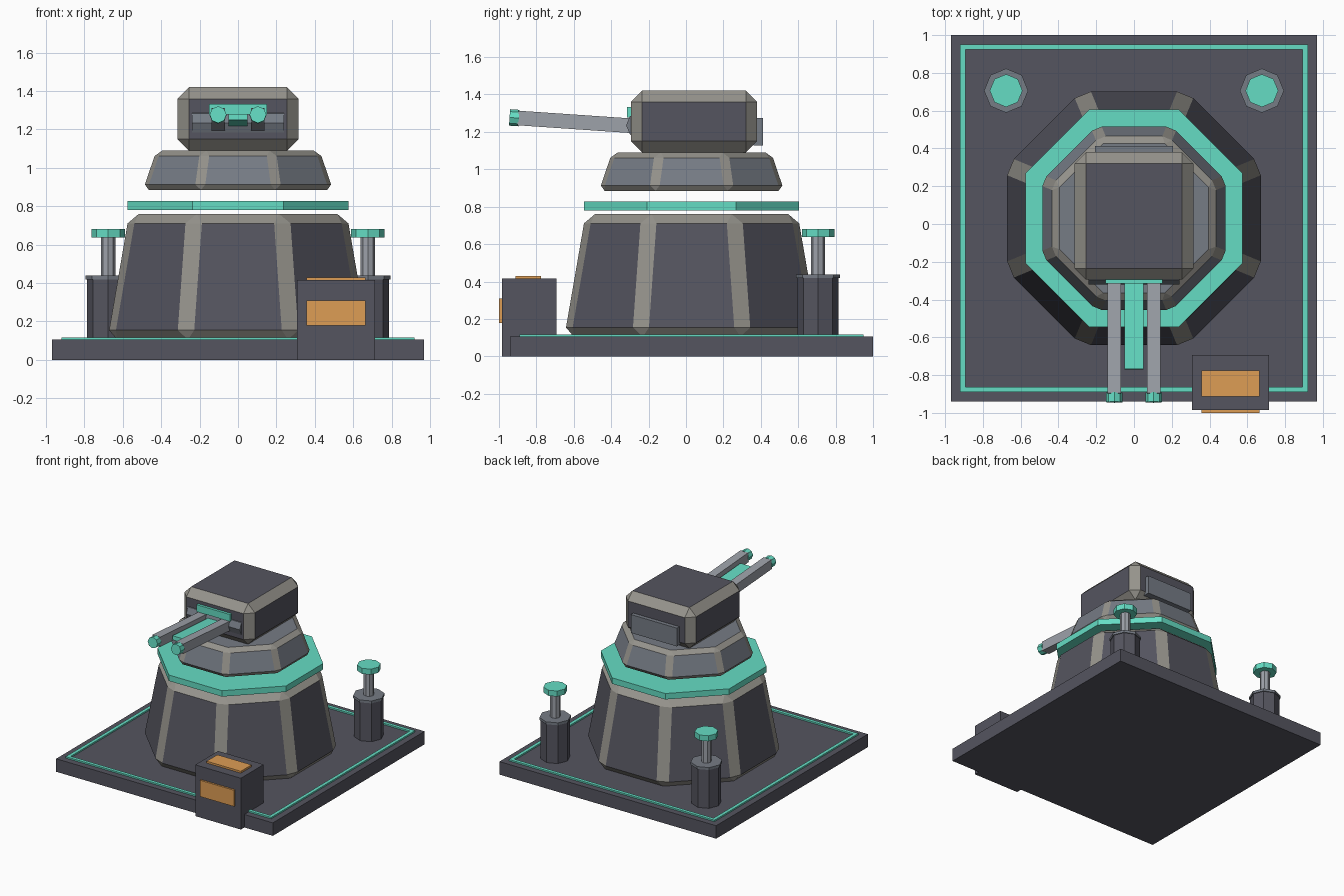
import bpy, math
from mathutils import Vector, Matrix

if "Cube" in bpy.data.objects:
    bpy.data.objects.remove(bpy.data.objects["Cube"])


def mat(name, r, g, b):
    m = bpy.data.materials.new(name)
    m.diffuse_color = (r, g, b, 1)
    m.use_nodes = True
    m.node_tree.nodes["Principled BSDF"].inputs["Base Color"].default_value = m.diffuse_color
    return m


DARK = mat("dark_grey", 0.09, 0.09, 0.115)
STEEL = mat("steel", 0.18, 0.2, 0.235)
LIGHT = mat("light_grey", 0.34, 0.36, 0.40)
EDGE = mat("worn_edge", 0.30, 0.29, 0.26)
TEAL = mat("teal", 0.13, 0.72, 0.55)
ORANGE = mat("orange", 0.73, 0.34, 0.09)


def finish(name, material):
    ob = bpy.context.object
    ob.name = name
    ob.data.materials.append(material)
    return ob


def box(name, lo, hi, material):
    lo, hi = Vector(lo), Vector(hi)
    bpy.ops.mesh.primitive_cube_add(size=1, location=(lo + hi) / 2)
    ob = finish(name, material)
    ob.data.transform(Matrix.Diagonal((*(hi - lo), 1)))
    return ob


def prism(name, x, y, z0, z1, r0, r1, material, turn=0.0):
    """Eight-sided upright prism or frustum."""
    bpy.ops.mesh.primitive_cone_add(vertices=8, radius1=r0, radius2=r1, depth=z1 - z0,
                                    location=(x, y, (z0 + z1) / 2))
    ob = finish(name, material)
    ob.data.transform(Matrix.Rotation(turn, 4, 'Z'))
    return ob


def chamfer(ob, width):
    ob.data.materials.append(EDGE)
    b = ob.modifiers.new("chamfer", 'BEVEL')
    b.width = width
    b.segments = 1
    b.limit_method = 'ANGLE'
    b.angle_limit = math.radians(30)
    b.material = 1


# Base plate with inlaid border
box("base_plate", (-0.97, -0.94, 0), (0.97, 1.0, 0.105), DARK)
for s, side in ((-1, "left"), (1, "right")):
    xs = sorted((s * 0.92, s * 0.893))
    box(f"border_{side}", (xs[0], -0.89, 0.09), (xs[1], 0.95, 0.117), TEAL)
box("border_front", (-0.893, -0.89, 0.09), (0.893, -0.863, 0.117), TEAL)
box("border_back", (-0.893, 0.923, 0.09), (0.893, 0.95, 0.117), TEAL)

# Octagonal tower, floating ring plate and collar, sized by flat-to-centre distance
K = 1 / math.cos(math.pi / 8)
T = math.pi / 8
chamfer(prism("tower", 0, 0.03, 0.105, 0.76, 0.68 * K, 0.567 * K, DARK, T), 0.05)
prism("glow_ring", 0, 0.03, 0.78, 0.828, 0.575 * K, 0.575 * K, TEAL, T)
chamfer(prism("collar", 0, 0.03, 0.885, 1.09, 0.495 * K, 0.425 * K, STEEL, T), 0.03)

# Turret head with rear panel, visor and gun pivot
chamfer(box("turret_head", (-0.315, -0.295, 1.09), (0.315, 0.38, 1.42), DARK), 0.06)
box("rear_panel", (-0.206, 0.36, 1.127), (0.206, 0.412, 1.275), STEEL)
box("visor", (-0.15, -0.316, 1.277), (0.15, -0.28, 1.333), TEAL)
pivot = prism("gun_pivot", 0, -0.25, 0.995, 1.475, 0.07, 0.07, STEEL)
pivot.rotation_euler = (0, math.pi / 2, 0)

# Twin guns: built level about the pivot, then tilted up together
TILT = Matrix.Translation((0, -0.25, 1.23)) @ Matrix.Rotation(math.radians(-3.9), 4, 'X')


def tilted(ob):
    ob.data.transform(ob.matrix_basis)
    ob.matrix_basis = TILT
    return ob


for s, side in ((-1, "left"), (1, "right")):
    x = s * 0.104
    tilted(box(f"barrel_{side}", (x - 0.035, -0.65, -0.039), (x + 0.035, 0, 0.039), LIGHT))
    bpy.ops.mesh.primitive_cylinder_add(vertices=8, radius=0.044, depth=0.05,
                                        location=(x, -0.67, 0), rotation=(math.pi / 2, 0, 0))
    tilted(finish(f"muzzle_{side}", TEAL))
tilted(box("gun_rail", (-0.05, -0.52, -0.016), (0.05, 0, 0.016), TEAL))

# Rear pylons
for s, side in ((-1, "left"), (1, "right")):
    for part, z0, z1, r, m in (("post", 0.1, 0.42, 0.11, DARK), ("flange", 0.418, 0.438, 0.117, STEEL),
                               ("rod", 0.43, 0.65, 0.038, LIGHT), ("cap", 0.637, 0.682, 0.087, TEAL)):
        prism(f"pylon_{part}_{side}", s * 0.677, 0.706, z0, z1, r, r, m)

# Control box with lit panels
box("control_box", (0.307, -0.985, 0), (0.715, -0.693, 0.415), DARK)
box("control_top_panel", (0.358, -0.912, 0.40), (0.664, -0.775, 0.43), ORANGE)
box("control_front_panel", (0.358, -1.0, 0.178), (0.664, -0.97, 0.31), ORANGE)
